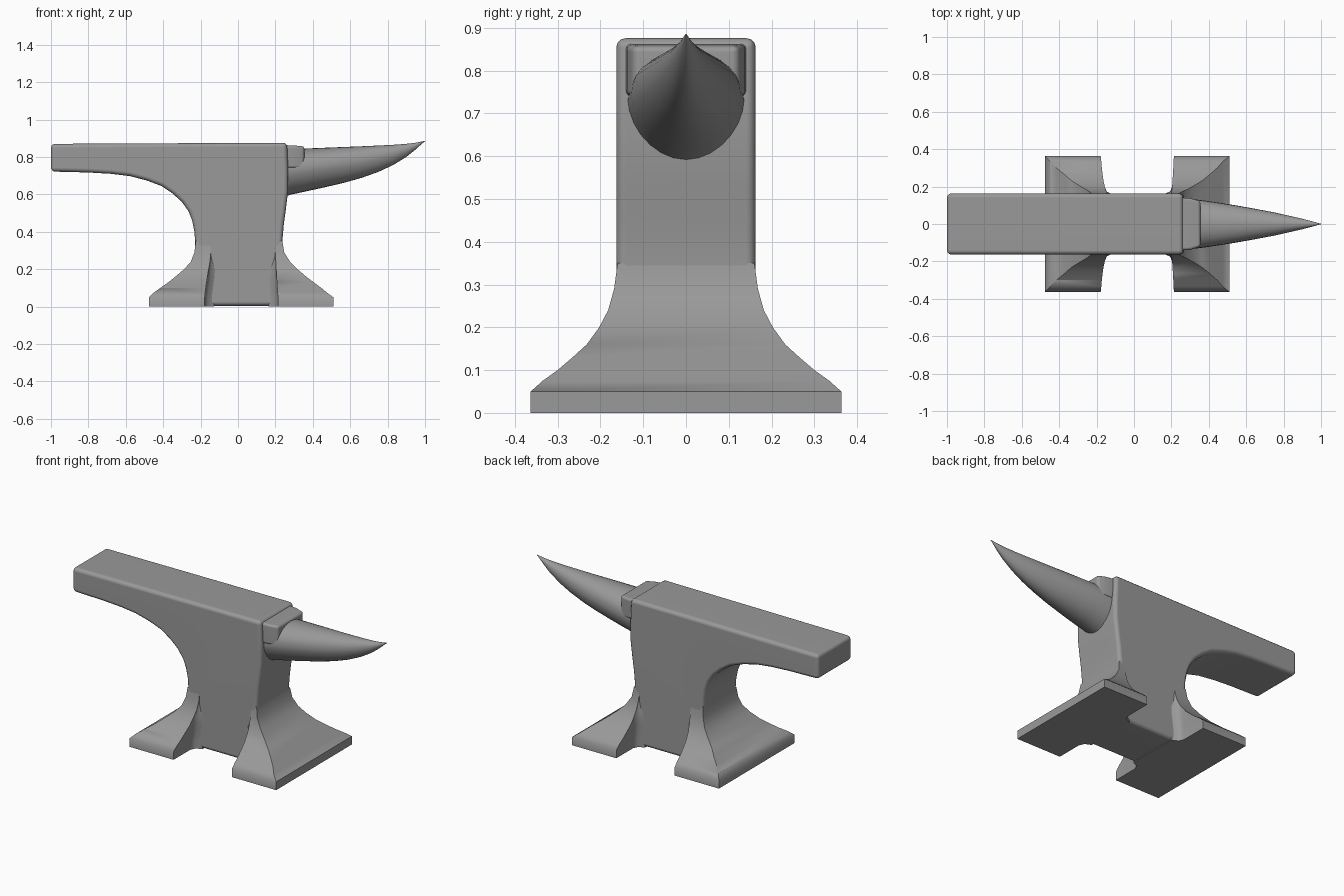
import bpy
import bmesh
import math

if "Cube" in bpy.data.objects:
    bpy.data.objects.remove(bpy.data.objects["Cube"], do_unlink=True)

iron = bpy.data.materials.new("forged_iron")
iron.use_nodes = True
IRON_COLOUR = (0.32, 0.32, 0.32, 1)
iron.diffuse_color = IRON_COLOUR
shader = next(n for n in iron.node_tree.nodes if n.type == 'BSDF_PRINCIPLED')
shader.inputs["Base Color"].default_value = IRON_COLOUR


def loft(name, sections, bevel=0.0, bevel_angle=40):
    """Skin matching rings of points, cap both ends and round the hard edges."""
    bm = bmesh.new()
    rings = [[bm.verts.new(p) for p in ring] for ring in sections]
    count = len(rings[0])
    for a, b in zip(rings, rings[1:]):
        for i in range(count):
            j = (i + 1) % count
            bm.faces.new((a[i], a[j], b[j], b[i]))
    bm.faces.new(rings[0])
    bm.faces.new(rings[-1])
    bmesh.ops.recalc_face_normals(bm, faces=bm.faces[:])
    if bevel:
        hard = [e for e in bm.edges
                if e.calc_face_angle_signed(0) > math.radians(bevel_angle)]
        bmesh.ops.bevel(bm, geom=hard, offset=bevel, segments=3, profile=0.5,
                        affect='EDGES', clamp_overlap=True)
    mesh = bpy.data.meshes.new(name)
    bm.to_mesh(mesh)
    bm.free()
    mesh.materials.append(iron)
    obj = bpy.data.objects.new(name, mesh)
    bpy.context.collection.objects.link(obj)
    bpy.ops.object.select_all(action='DESELECT')
    obj.select_set(True)
    bpy.context.view_layer.objects.active = obj
    bpy.ops.object.shade_smooth_by_angle(angle=math.radians(50))
    weighted = obj.modifiers.new("even_shading", 'WEIGHTED_NORMAL')
    weighted.keep_sharp = True
    return obj


# Body with flat face, square heel and narrow waist: a side profile given depth
profile = [
    (-1, 0.87), (0.262, 0.876), (0.268, 0.74), (0.268, 0.62), (0.256, 0.52),
    (0.245, 0.44), (0.238, 0.36), (0.238, 0.25), (0.238, 0.004),
    (-0.225, 0.004), (-0.225, 0.25), (-0.229, 0.34), (-0.233, 0.40),
    (-0.245, 0.46), (-0.265, 0.51), (-0.30, 0.56), (-0.35, 0.605),
    (-0.41, 0.645), (-0.49, 0.675), (-0.58, 0.698), (-0.68, 0.71),
    (-0.80, 0.717), (-1, 0.722),
]
loft("anvil_body", [[(x, y, z) for x, z in profile] for y in (-0.163, 0.163)], 0.022)


# Flared feet: height, right reach, left reach, right inner, left inner, half width
foot_rows = [
    (0.00, 0.51, 0.475, 0.213, 0.178, 0.363),
    (0.05, 0.51, 0.475, 0.213, 0.178, 0.363),
    (0.075, 0.475, 0.45, 0.212, 0.175, 0.335),
    (0.10, 0.445, 0.415, 0.210, 0.172, 0.300),
    (0.13, 0.405, 0.372, 0.208, 0.168, 0.265),
    (0.16, 0.365, 0.335, 0.206, 0.163, 0.232),
    (0.20, 0.318, 0.288, 0.204, 0.157, 0.203),
    (0.24, 0.278, 0.252, 0.202, 0.150, 0.182),
    (0.29, 0.247, 0.233, 0.200, 0.145, 0.168),
    (0.35, 0.237, 0.226, 0.200, 0.145, 0.160),
]


def foot_section(side, z, reach, inner, half):
    """Plan outline of one foot pair, with a fillet where it meets the body."""
    fillet = max(0.0, min(0.045, half - 0.163))
    edge = [(reach, half), (inner, half), (inner, 0.16 + fillet)]
    edge += [(inner - 0.3 * fillet, 0.16 + 0.3 * fillet),
             (inner - fillet - 0.005, 0.158)]
    outline = edge + [(x, -y) for x, y in reversed(edge)]
    return [(side * x, y, z) for x, y in outline]


for side, name in ((1, "horn_end_feet"), (-1, "heel_end_feet")):
    sections = []
    for z, right, left, inner_right, inner_left, half in foot_rows:
        reach, inner = (right, inner_right) if side > 0 else (left, inner_left)
        sections.append(foot_section(side, z, reach, inner, half))
    loft(name, sections, 0.012, 50)


# Horn: position along x, top, bottom, half width
horn_rows = [
    (0.22, 0.840, 0.575, 0.138), (0.28, 0.842, 0.598, 0.135),
    (0.36, 0.845, 0.615, 0.128), (0.46, 0.849, 0.637, 0.113),
    (0.56, 0.853, 0.660, 0.097), (0.66, 0.857, 0.688, 0.079),
    (0.75, 0.861, 0.720, 0.062), (0.83, 0.865, 0.757, 0.044),
    (0.90, 0.870, 0.800, 0.028), (0.95, 0.876, 0.840, 0.015),
    (0.985, 0.883, 0.872, 0.005), (1.0, 0.886, 0.884, 0.001),
]


def horn_section(x, top, bottom, half, sides=28):
    """Rounded ring with a fuller top and a slightly keeled underside."""
    middle = bottom + 0.55 * (top - bottom)
    ring = []
    for i in range(sides):
        c = math.cos(2 * math.pi * i / sides)
        s = math.sin(2 * math.pi * i / sides)
        height = top - middle if s > 0 else middle - bottom
        power = 0.9 if s > 0 else 1.15
        z = middle + math.copysign(abs(s) ** power, s) * height
        ring.append((x, c * half, z))
    return ring


loft("horn", [horn_section(*row) for row in horn_rows])


# Step between the face and the horn
step = []
for x, half, top in ((0.23, 0.143, 0.864), (0.30, 0.138, 0.861), (0.355, 0.122, 0.857)):
    step.append([(x, half, top), (x, -half, top), (x, -half, 0.74), (x, half, 0.74)])
loft("horn_step", step, 0.014)
